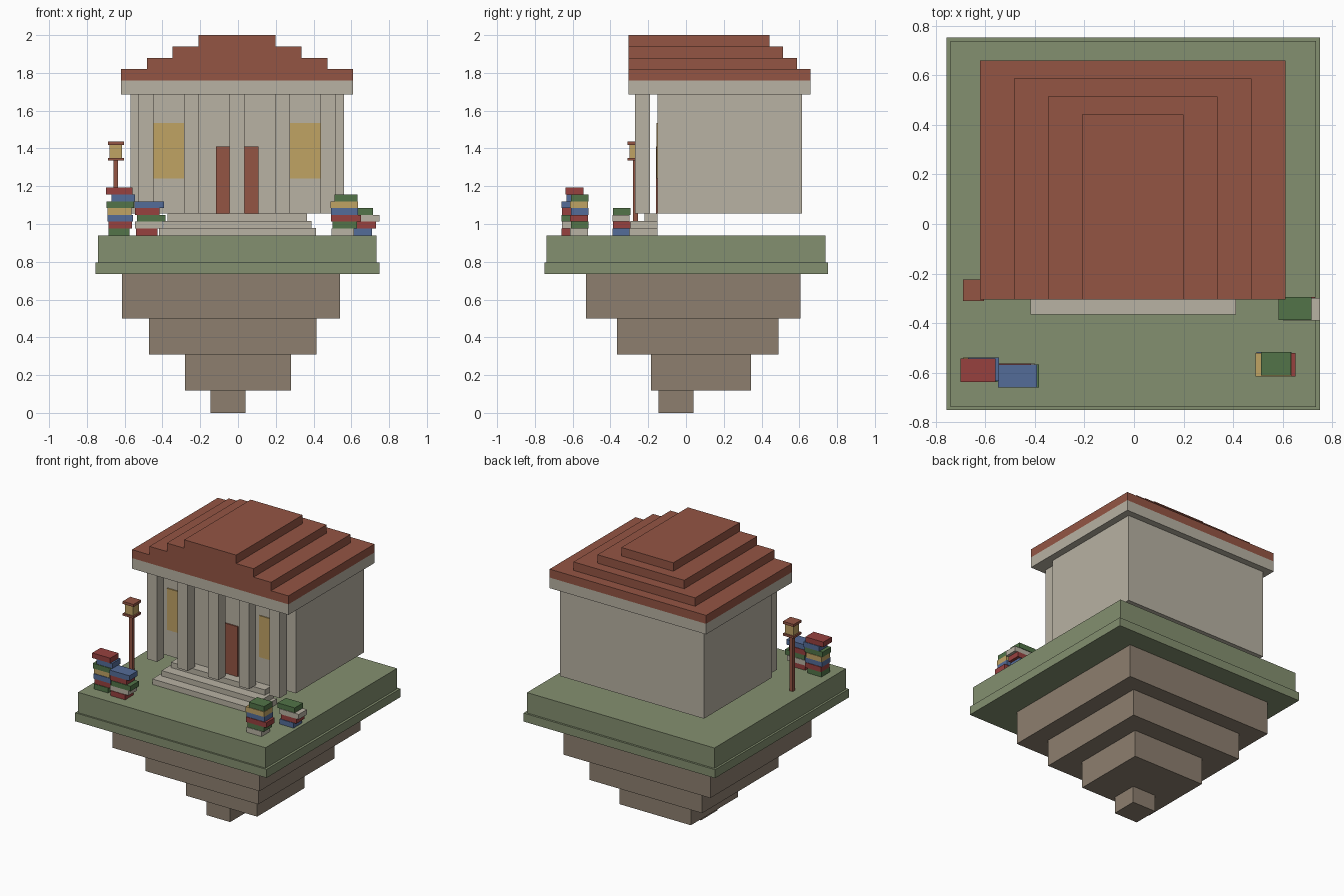
import bpy
import bmesh

cube = bpy.data.objects.get("Cube")
if cube:
    bpy.data.objects.remove(cube, do_unlink=True)


def material(name, hex_code):
    def linear(i):
        c = int(hex_code[i:i + 2], 16) / 255
        return c / 12.92 if c <= 0.04045 else ((c + 0.055) / 1.055) ** 2.4
    mat = bpy.data.materials.new(name)
    mat.use_nodes = True
    colour = (linear(0), linear(2), linear(4), 1)
    mat.diffuse_color = colour
    mat.node_tree.nodes["Principled BSDF"].inputs["Base Color"].default_value = colour
    return mat


GRASS = material("grass_green", "849070")
ROCK = material("rock_brown", "8d7f6f")
STONE = material("pale_stone", "b8b2a3")
TILE = material("terracotta", "945544")
GLOW = material("warm_yellow", "c0a364")
RED = material("book_red", "97413f")
BLUE = material("book_blue", "546c98")
GREEN = material("book_green", "527448")


def box(name, x, y, z, mat):
    """Box from (low, high) ranges on each axis, with its origin at its centre."""
    mesh = bpy.data.meshes.new(name)
    bm = bmesh.new()
    bmesh.ops.create_cube(bm, size=1)
    bmesh.ops.scale(bm, vec=[b - a for a, b in (x, y, z)], verts=bm.verts)
    bm.to_mesh(mesh)
    bm.free()
    mesh.materials.append(mat)
    obj = bpy.data.objects.new(name, mesh)
    obj.location = [(a + b) / 2 for a, b in (x, y, z)]
    bpy.context.collection.objects.link(obj)
    return obj


def around(c, width):
    return (c - width / 2, c + width / 2)


# Floating rock, narrowing downwards
box("rock_tip", (-.145, .04), (-.145, .04), (0, .118), ROCK)
box("rock_lower", (-.28, .28), (-.185, .345), (.118, .31), ROCK)
box("rock_middle", (-.47, .415), (-.365, .49), (.31, .5), ROCK)
box("rock_upper", (-.615, .54), (-.53, .605), (.5, .735), ROCK)

# Lawn slab with a wider lip
GROUND = .94
box("lawn_lip", (-.755, .75), (-.75, .752), (.735, .795), GRASS)
box("lawn", (-.74, .733), (-.738, .738), (.795, GROUND), GRASS)

# Steps up to the portico
FLOOR, EAVES = 1.055, 1.685
rise = (FLOOR - GROUND) / 3
for i in range(3):
    half = .415 - .023 * i
    low = GROUND + rise * i
    box(f"step_{i + 1}", (-half - .003, half - .003), (-.365 + .072 * i, -.15),
        (low, low + rise), STONE)

# Hall and colonnade
MID = -.005
box("hall", (-.57, .56), (-.15, .613), (FLOOR, EAVES), STONE)
for i in range(5):
    box(f"column_{i + 1}", around(MID + .241 * (i - 2), .08), (-.27, -.19),
        (FLOOR, EAVES), STONE)

# Door and windows as thin plates on the front wall
box("door", around(MID, .225), (-.158, -.15), (FLOOR, 1.41), TILE)
for side, sign in (("right", -1), ("left", 1)):
    box(f"{side}_window", around(MID + sign * .362, .165), (-.157, -.15),
        (1.24, 1.535), GLOW)

# Entablature and stepped roof, flush at the front
FRONT = -.305
box("entablature", (-.62, .61), (FRONT, .66), (EAVES, 1.76), STONE)
for i in range(4):
    low = 1.76 + .06 * i
    box(f"roof_tier_{i + 1}", around(MID, 1.23 - .274 * i), (FRONT, .66 - .073 * i),
        (low, low + .06), TILE)

# Lamp post
LX, LY = -.647, -.267


def lamp_part(name, width, z, mat):
    box(name, around(LX, width), around(LY, width), z, mat)


lamp_part("lamp_post", .026, (GROUND, 1.335), TILE)
lamp_part("lamp_base", .085, (1.335, 1.35), TILE)
lamp_part("lamp_glass", .065, (1.35, 1.418), GLOW)
lamp_part("lamp_cap", .085, (1.418, 1.436), TILE)


def book_stack(name, y, books):
    """Stack listed from the bottom up: left edge, right edge, colour."""
    thick = .036
    for i, (x0, x1, mat) in enumerate(books):
        low = GROUND + thick * i
        shift = .004 if i % 2 else 0
        box(f"{name}_book_{i + 1}", (x0, x1), (y[0] + shift, y[1] + shift),
            (low, low + thick), mat)


# Book stacks on the lawn
book_stack("tall_stack", (-.637, -.542), [
    (-.685, -.575, GREEN), (-.685, -.56, RED), (-.69, -.555, BLUE),
    (-.69, -.565, GLOW), (-.695, -.55, GREEN), (-.67, -.545, BLUE),
    (-.7, -.558, RED)])
book_stack("short_stack", (-.66, -.566), [
    (-.54, -.425, RED), (-.545, -.4, STONE), (-.535, -.383, GREEN),
    (-.545, -.415, RED), (-.548, -.392, BLUE)])
book_stack("left_stack", (-.614, -.52), [
    (.495, .615, STONE), (.5, .63, GREEN), (.493, .652, RED),
    (.493, .635, BLUE), (.49, .635, GLOW), (.512, .632, GREEN)])
book_stack("side_stack", (-.39, -.298), [
    (.6, .71, BLUE), (.61, .73, RED), (.6, .75, STONE), (.582, .716, GREEN)])
